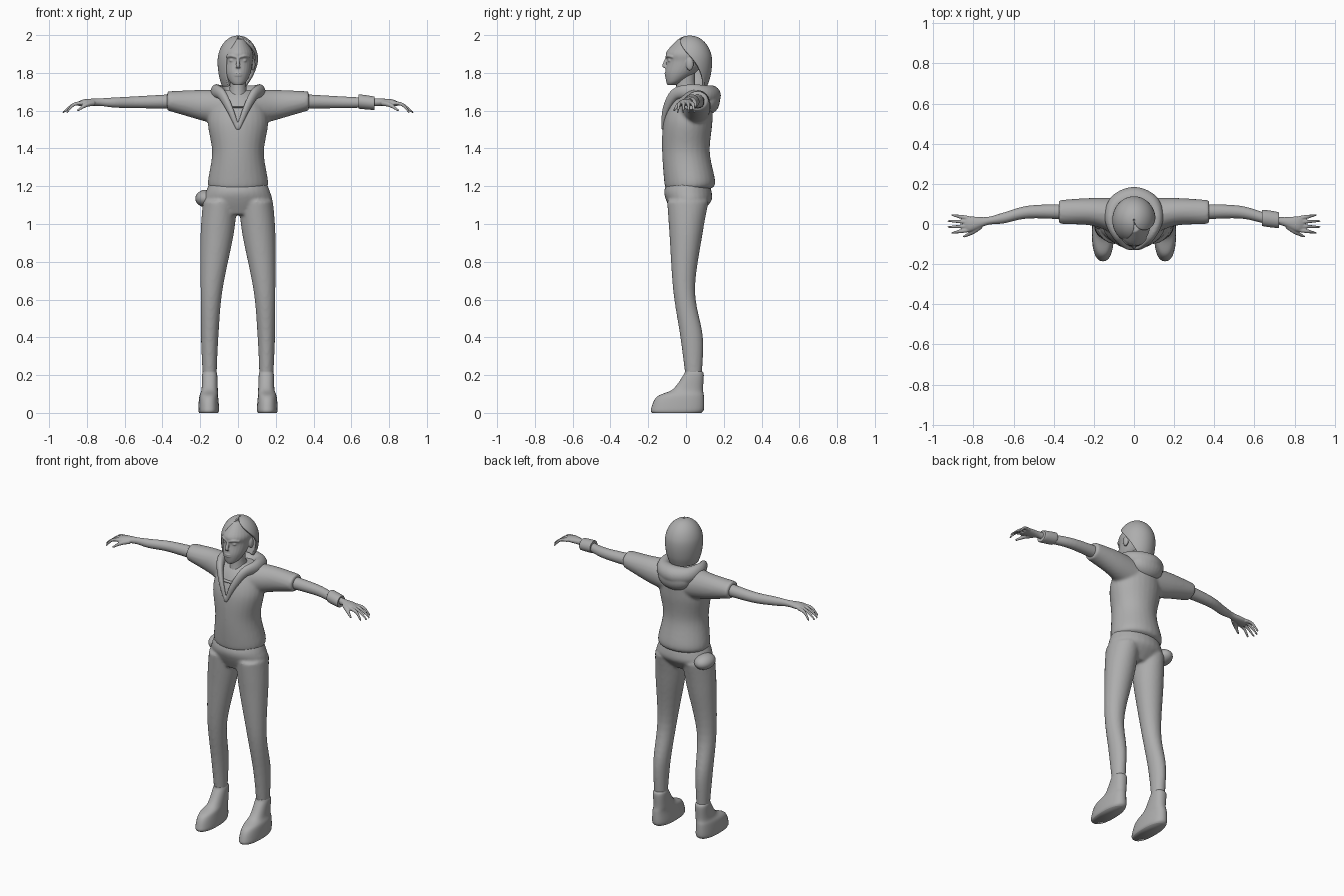
import bpy, bmesh
from math import sin, cos, radians, copysign
from mathutils import Vector, Matrix

old = bpy.data.objects.get("Cube")
if old:
    bpy.data.objects.remove(old)

grey = bpy.data.materials.new("plain_grey")
grey.use_nodes = True
colour = (0.42, 0.42, 0.42, 1)
grey.diffuse_color = colour
shader = next(node for node in grey.node_tree.nodes if node.type == 'BSDF_PRINCIPLED')
shader.inputs["Base Color"].default_value = colour

SIDES = {"left": 1, "right": -1}
right_axis, back_axis, up_axis = Matrix.Identity(3)


def at(wide, deep=None, x=0, y=0, z=0, start=0, end=360):
    """One cross-section: half sizes, centre and the arc it covers."""
    return (x, y, z, wide, deep or wide, start, end)


def spline(stations, steps):
    """Smooth curve through the stations, all values at once."""
    last = len(stations) - 1
    rows = []
    for i in range(last):
        near = [stations[min(max(k, 0), last)] for k in range(i - 1, i + 3)]
        for j in range(steps):
            t = j / steps
            rows.append([b + t * ((c - a) + t * ((2 * a - 5 * b + 4 * c - d) + t * (3 * b - a - 3 * c + d))) / 2
                         for a, b, c, d in zip(*near)])
    return rows + [list(stations[-1])]


def loft(bm, *stations, axis=None, side=1, sides=28, steps=6, power=1, is_open=False):
    """Skin through cross-sections stacked upward, sideways or along their own path."""
    rows = spline(stations, steps)
    for row in rows:
        row[0] *= side
    rings = []
    for i, (x, y, z, wide, deep, start, end) in enumerate(rows):
        centre = Vector((x, y, z))
        if axis == 'up':
            u, v = right_axis, back_axis
        elif axis == 'sideways':
            u, v = back_axis, up_axis
        else:
            before, after = rows[max(i - 1, 0)], rows[min(i + 1, len(rows) - 1)]
            along = (Vector(after[:3]) - Vector(before[:3])).normalized()
            u = along.cross(up_axis).normalized()
            v = u.cross(along)
        ring = []
        for k in range(sides + is_open):
            angle = radians(start + (end - start) * k / sides)
            c, s = (copysign(abs(f) ** power, f) for f in (cos(angle), sin(angle)))
            ring.append(bm.verts.new(centre + u * wide * c + v * deep * s))
        rings.append(ring)
    for low, high in zip(rings, rings[1:]):
        for k in range(sides):
            following = (k + 1) % len(low)
            bm.faces.new((low[k], low[following], high[following], high[k]))
    if not is_open:
        bm.faces.new(rings[0][::-1])
        bm.faces.new(rings[-1])


def ball(bm, centre, size):
    place = Matrix.Translation(centre) @ Matrix.Diagonal((*size, 1))
    bmesh.ops.create_uvsphere(bm, u_segments=24, v_segments=16, radius=1, matrix=place)


def finish(name, bm, voxel=0, relax=0):
    """Make the object; a voxel size blends its overlapping pieces into one skin."""
    bmesh.ops.recalc_face_normals(bm, faces=bm.faces[:])
    mesh = bpy.data.meshes.new(name)
    bm.to_mesh(mesh)
    bm.free()
    for polygon in mesh.polygons:
        polygon.use_smooth = True
    mesh.materials.append(grey)
    obj = bpy.data.objects.new(name, mesh)
    bpy.context.collection.objects.link(obj)
    if voxel:
        blend = obj.modifiers.new("blend", 'REMESH')
        blend.mode = 'VOXEL'
        blend.voxel_size = voxel
        blend.use_smooth_shade = True
        soften = obj.modifiers.new("soften", 'SMOOTH')
        soften.iterations = relax
    return obj


# Jacket body with short sleeves
bm = bmesh.new()
loft(bm, at(wide=.145, deep=.115, y=.01, z=1.185), at(wide=.16, deep=.135, y=.02, z=1.22),
     at(wide=.137, deep=.126, z=1.38), at(wide=.16, deep=.13, y=.01, z=1.54),
     at(wide=.13, deep=.11, y=.03, z=1.65), at(wide=.07, y=.04, z=1.71), axis='up')
for side in SIDES.values():
    loft(bm, at(wide=.1, x=.06, y=.03, z=1.61), at(wide=.07, deep=.08, x=.2, y=.06, z=1.63),
         at(wide=.06, deep=.053, x=.36, y=.06, z=1.65), at(wide=.05, x=.375, y=.06, z=1.65),
         axis='sideways', side=side)
finish("jacket", bm, voxel=.009, relax=5)

# Hood folded behind the neck, running down into the front lapels
bm = bmesh.new()
lapel = [at(wide=.008, deep=.01, y=-.124, z=1.5), at(wide=.014, deep=.02, x=.04, y=-.11, z=1.6),
         at(wide=.022, deep=.03, x=.085, y=-.06, z=1.685), at(wide=.03, deep=.04, x=.115, y=.02, z=1.7),
         at(wide=.045, deep=.05, x=.085, y=.1, z=1.685)]
other_lapel = [(-x, *rest) for x, *rest in reversed(lapel)]
loft(bm, *lapel, at(wide=.055, y=.13, z=1.68), *other_lapel)
ball(bm, centre=(0, .115, 1.655), size=(.11, .065, .075))
finish("hood", bm, voxel=.006, relax=4)

# Undershirt edge across the open collar
bm = bmesh.new()
loft(bm, *[at(wide=.012, deep=.006, x=x, y=-.1 + 4 * x * x, z=1.62) for x in (-.05, 0, .05)])
finish("shirt_neckline", bm)

# Trousers
bm = bmesh.new()
loft(bm, at(wide=.15, deep=.11, y=.01, z=1.22), at(wide=.17, deep=.126, y=.01, z=1.17),
     at(wide=.178, deep=.118, y=.015, z=1.12), at(wide=.12, deep=.07, z=1.05), axis='up')
for side in SIDES.values():
    loft(bm, at(wide=.09, deep=.11, x=.095, y=.01, z=1.12), at(wide=.088, x=.11, z=.95),
         at(wide=.058, x=.14, y=-.01, z=.65), at(wide=.046, deep=.06, x=.15, y=.03, z=.4),
         at(wide=.037, deep=.044, x=.15, y=.04, z=.2), axis='up', side=side)
finish("trousers", bm, voxel=.009, relax=4)

# Hip pouch
bm = bmesh.new()
ball(bm, centre=(-.17, .05, 1.135), size=(.056, .075, .046))
finish("hip_pouch", bm)

for label, side in SIDES.items():
    # Boot
    bm = bmesh.new()
    loft(bm, at(wide=.05, deep=.13, x=.155, y=-.05), at(wide=.055, deep=.14, x=.155, y=-.045, z=.02),
         at(wide=.05, deep=.125, x=.155, y=-.03, z=.085), at(wide=.043, deep=.08, x=.15, y=.01, z=.125),
         at(wide=.04, deep=.054, x=.15, y=.04, z=.2), at(wide=.035, deep=.046, x=.15, y=.04, z=.22),
         axis='up', side=side, power=.85)
    finish(label + "_boot", bm)

    # Bare arm and palm
    bm = bmesh.new()
    loft(bm, at(wide=.04, x=.3, y=.06, z=1.65), at(wide=.032, x=.52, y=.06, z=1.645),
         at(wide=.027, x=.65, y=.03, z=1.643), at(wide=.02, x=.73, y=.015, z=1.645),
         at(wide=.037, deep=.018, x=.81, z=1.643), at(wide=.032, deep=.012, x=.845, z=1.636),
         axis='sideways', side=side)
    # Four fingers fanned from the palm, longest in the middle
    for finger in range(4):
        fan = finger - 1.5
        reach = .93 - .01 * fan * fan
        loft(bm, at(wide=.011, x=.825, y=.02 * fan, z=1.64),
             at(wide=.009, x=.87, y=.025 * fan, z=1.632),
             at(wide=.005, x=reach, y=.03 * fan, z=1.59), side=side, sides=12)
    # Thumb
    loft(bm, at(wide=.015, x=.765, y=-.01, z=1.64), at(wide=.012, x=.805, y=-.04, z=1.63),
         at(wide=.005, x=.85, y=-.064, z=1.6), side=side, sides=12)
    finish(label + "_arm", bm, voxel=.004, relax=3)

# Wristband
bm = bmesh.new()
loft(bm, at(wide=.034, x=.637, y=.03, z=1.648), at(wide=.041, deep=.038, x=.645, y=.03, z=1.648),
     at(wide=.04, deep=.036, x=.715, y=.02, z=1.64), at(wide=.032, x=.721, y=.02, z=1.64), axis='sideways')
finish("wristband", bm)

# Neck
bm = bmesh.new()
loft(bm, at(wide=.1, y=.02, z=1.56), at(wide=.06, deep=.08, y=.02, z=1.66),
     at(wide=.043, deep=.05, z=1.73), at(wide=.043, deep=.05, z=1.82), axis='up')
finish("neck", bm)

# Head
bm = bmesh.new()
loft(bm, at(wide=.022, y=-.076, z=1.735), at(wide=.045, y=-.06, z=1.755),
     at(wide=.067, deep=.08, y=-.03, z=1.8), at(wide=.078, deep=.1, z=1.86),
     at(wide=.079, deep=.112, y=.008, z=1.91), at(wide=.04, deep=.06, y=.02, z=1.98), axis='up')
# Nose
loft(bm, at(wide=.007, y=-.1, z=1.885), at(wide=.011, y=-.115, z=1.838),
     at(wide=.012, deep=.006, y=-.108, z=1.826), axis='up', sides=16)
# Brows, eyes and ears
for side in SIDES.values():
    loft(bm, at(wide=.006, x=.006, y=-.104, z=1.882), at(wide=.007, x=.035, y=-.096, z=1.89),
         at(wide=.006, x=.06, y=-.07, z=1.884), side=side, sides=12)
    ball(bm, centre=(side * .032, -.083, 1.865), size=(.014, .013, .009))
    ball(bm, centre=(side * .08, .02, 1.845), size=(.012, .02, .033))
# Lips
for height in (1.787, 1.797):
    ball(bm, centre=(0, -.104, height), size=(.022, .01, .005))
finish("head", bm, voxel=.004, relax=2)

# Hair shell: swept back over the left ear, long fringe on the right
bm = bmesh.new()
locks = []
for tilt in range(2, 131, 16):
    round_part, rise = sin(radians(tilt)), cos(radians(tilt))
    length = .13 if rise > 0 else .2
    locks.append(at(wide=.1 * round_part, deep=.11 * round_part, y=.02, z=1.86 + length * rise,
                    start=1.1 * tilt - 85, end=max(232, 280 - .55 * tilt)))
loft(bm, *locks, axis='up', sides=64, is_open=True)
shell = finish("hair", bm).modifiers.new("thickness", 'SOLIDIFY')
shell.thickness = .016
shell.offset = 0
